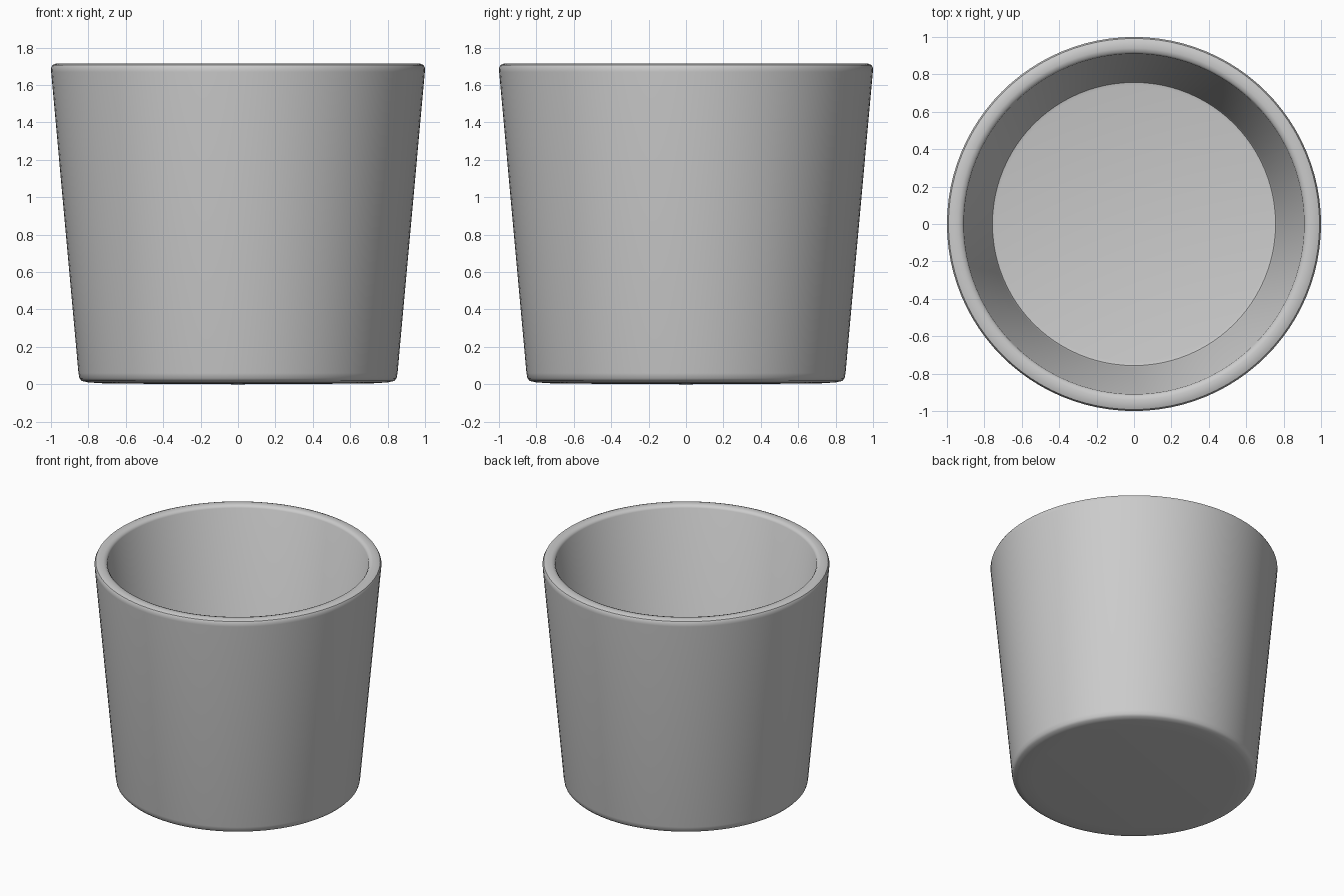
import bpy, bmesh, math

if "Cube" in bpy.data.objects:
    bpy.data.objects.remove(bpy.data.objects["Cube"])

SEGMENTS = 96

# Half section of the cup (radius, height): underside, outer wall, rim, inner wall, floor
profile = [
    (0.0, 0.0), (0.70, 0.004), (0.80, 0.010), (0.835, 0.018), (0.848, 0.032), (0.853, 0.06),
    (0.999, 1.67), (1.0, 1.692), (0.992, 1.707), (0.972, 1.715),
    (0.94, 1.715), (0.92, 1.709), (0.91, 1.695),
    (0.765, 0.11), (0.757, 0.094), (0.74, 0.09), (0.0, 0.09),
]


def lathe(name, points, material):
    bm = bmesh.new()
    verts = [bm.verts.new((r, 0, z)) for r, z in points]
    edges = [bm.edges.new(pair) for pair in zip(verts, verts[1:])]
    bmesh.ops.spin(bm, geom=verts + edges, cent=(0, 0, 0), axis=(0, 0, 1),
                   angle=math.tau, steps=SEGMENTS, use_duplicate=False)
    bmesh.ops.remove_doubles(bm, verts=bm.verts, dist=1e-4)
    bmesh.ops.recalc_face_normals(bm, faces=bm.faces)
    mesh = bpy.data.meshes.new(name)
    bm.to_mesh(mesh)
    bm.free()
    mesh.materials.append(material)
    obj = bpy.data.objects.new(name, mesh)
    bpy.context.collection.objects.link(obj)
    bpy.context.view_layer.objects.active = obj
    obj.select_set(True)
    bpy.ops.object.shade_smooth_by_angle(angle=math.radians(40))
    return obj


grey = bpy.data.materials.new("light grey")
grey.diffuse_color = (0.6, 0.6, 0.6, 1)
grey.use_nodes = True
grey.node_tree.nodes["Principled BSDF"].inputs["Base Color"].default_value = grey.diffuse_color

# Tapered open cup
lathe("cup", profile, grey)
